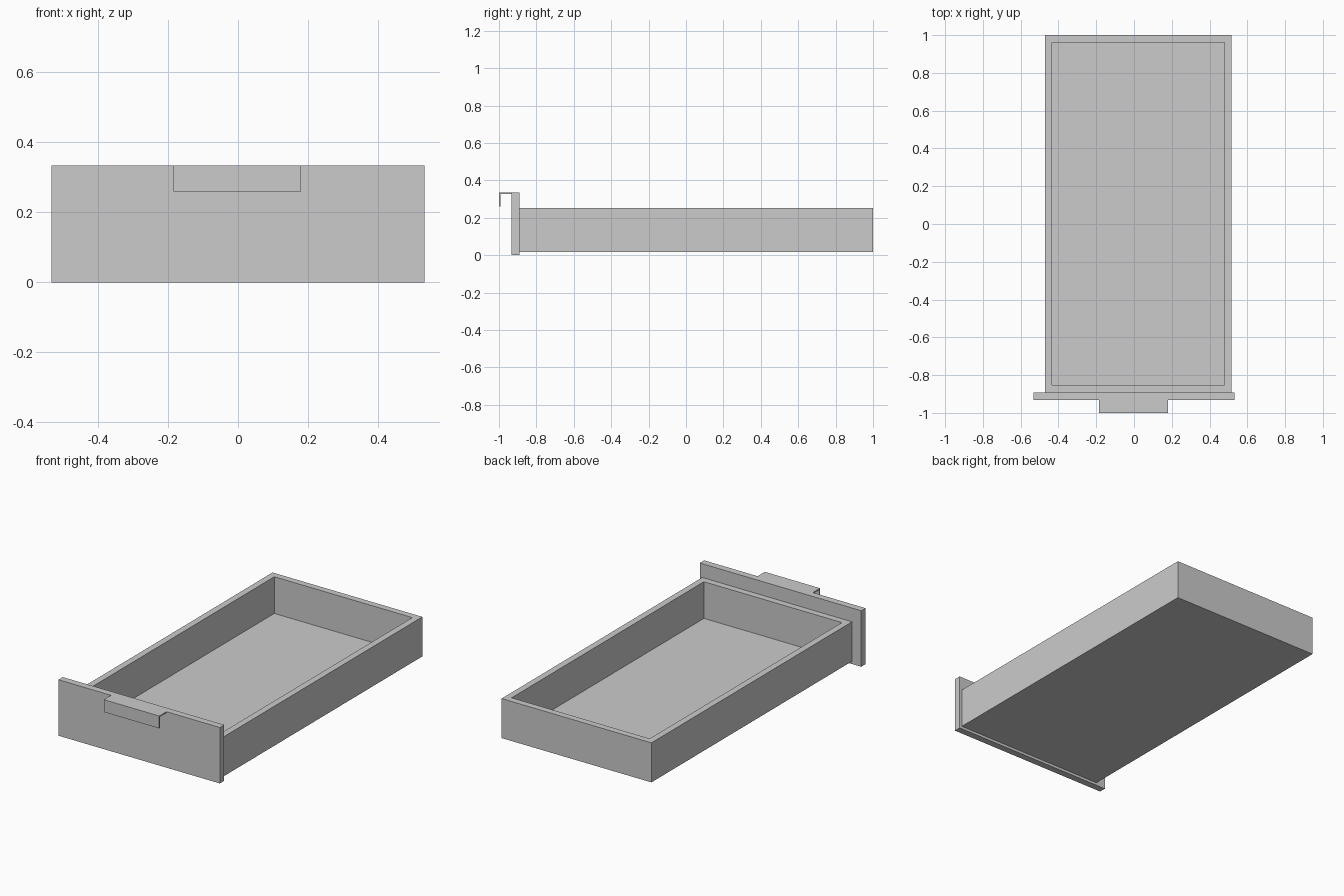
import bpy, bmesh

if "Cube" in bpy.data.objects:
    bpy.data.objects.remove(bpy.data.objects["Cube"])

def finish(name, bm):
    bmesh.ops.recalc_face_normals(bm, faces=bm.faces)
    mesh = bpy.data.meshes.new(name)
    bm.to_mesh(mesh)
    bm.free()
    obj = bpy.data.objects.new(name, mesh)
    bpy.context.collection.objects.link(obj)
    return obj

def box_bm(x0, x1, y0, y1, z0, z1):
    bm = bmesh.new()
    bmesh.ops.create_cube(bm, size=1)
    for v in bm.verts:
        v.co = (x1 if v.co.x > 0 else x0,
                y1 if v.co.y > 0 else y0,
                z1 if v.co.z > 0 else z0)
    return bm

# Open tray: inset the top face, then sink it to make the floor
WALL, FLOOR_Z = 0.039, 0.033
bm = box_bm(-0.472, 0.517, -0.891, 1.0, 0.016, 0.252)
top = max(bm.faces, key=lambda f: f.calc_center_median().z)
bmesh.ops.inset_region(bm, faces=[top], thickness=WALL, use_even_offset=True)
sunk = bmesh.ops.extrude_discrete_faces(bm, faces=[top])["faces"][0]
for v in sunk.verts:
    v.co.z = FLOOR_Z
finish("drawer_tray", bm)

# Front panel, taller and wider than the tray
finish("front_panel", box_bm(-0.533, 0.533, -0.932, -0.891, 0, 0.334))

# Pull lip: thin hooked profile swept along x
T = 0.007
profile = [(-0.932, 0.334), (-1.0, 0.334), (-1.0, 0.26),
           (-1.0 + T, 0.26), (-1.0 + T, 0.334 - T), (-0.932, 0.334 - T)]
bm = bmesh.new()
face = bm.faces.new([bm.verts.new((-0.185, y, z)) for y, z in profile])
swept = bmesh.ops.extrude_face_region(bm, geom=[face])["geom"]
bmesh.ops.translate(bm, vec=(0.365, 0, 0),
                    verts=[g for g in swept if isinstance(g, bmesh.types.BMVert)])
finish("pull_lip", bm)
